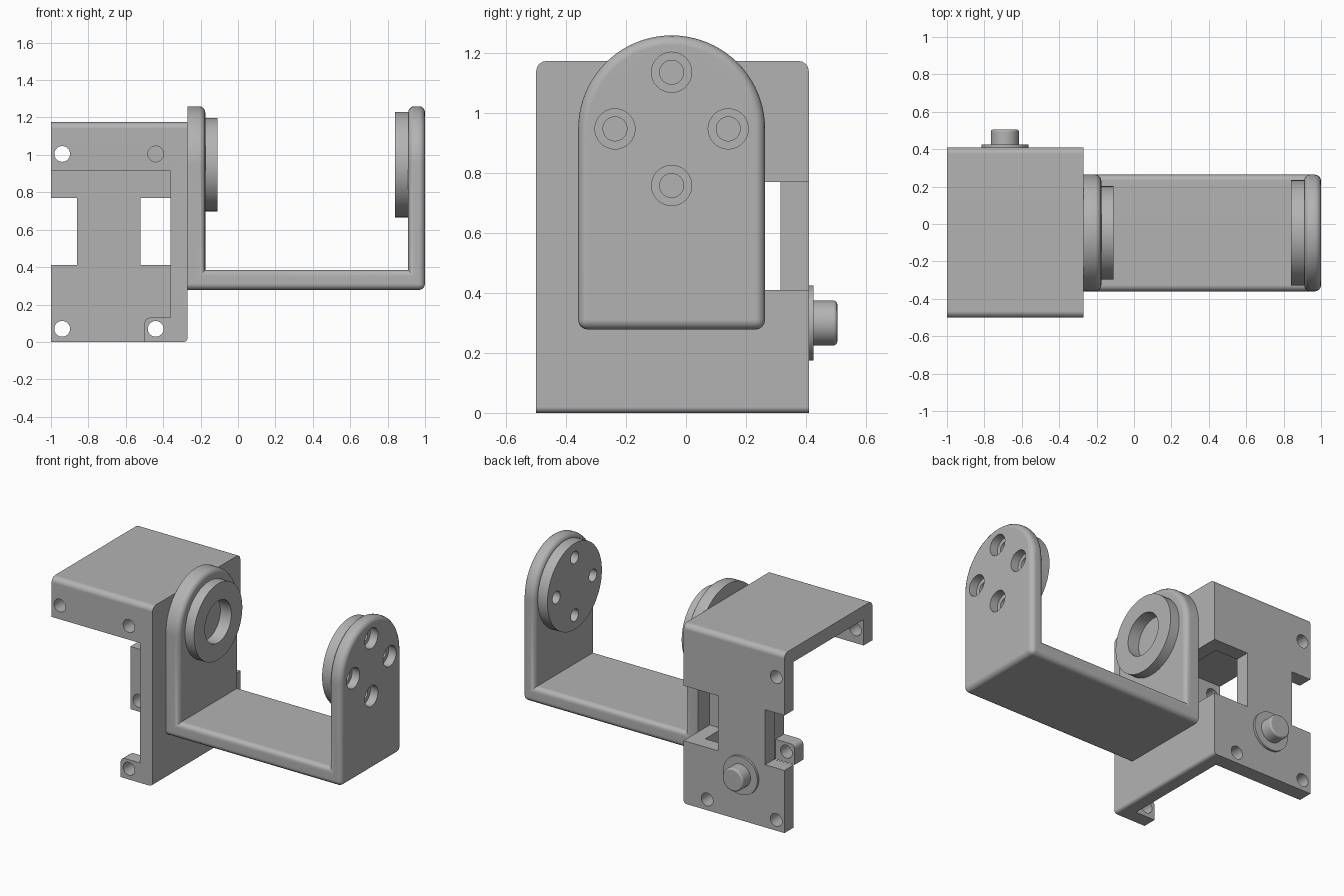
import bpy, bmesh, math
from mathutils import Matrix, Vector

if "Cube" in bpy.data.objects:
    bpy.data.objects.remove(bpy.data.objects["Cube"], do_unlink=True)

grey = bpy.data.materials.new("bracket grey")
grey.use_nodes = True
COLOUR = (0.45, 0.45, 0.45, 1)
grey.diffuse_color = COLOUR
grey.node_tree.nodes["Principled BSDF"].inputs["Base Color"].default_value = COLOUR


def to_object(name, bm):
    bmesh.ops.recalc_face_normals(bm, faces=bm.faces)
    mesh = bpy.data.meshes.new(name)
    bm.to_mesh(mesh)
    bm.free()
    ob = bpy.data.objects.new(name, mesh)
    ob.data.materials.append(grey)
    bpy.context.collection.objects.link(ob)
    return ob


def box(name, x, y, z):
    bm = bmesh.new()
    bmesh.ops.create_cube(bm, size=1)
    for v in bm.verts:
        v.co = [r[0] if c < 0 else r[1] for c, r in zip(v.co, (x, y, z))]
    return to_object(name, bm)


def cylinder(name, axis, start, end, u, v, radius):
    """Cylinder along x (u = y, v = z) or along y (u = x, v = z)."""
    bm = bmesh.new()
    bmesh.ops.create_cone(bm, cap_ends=True, segments=48, radius1=radius,
                          radius2=radius, depth=end - start)
    mid = (start + end) / 2
    if axis == "X":
        place = Matrix.Translation((mid, u, v)) @ Matrix.Rotation(math.pi / 2, 4, "Y")
    else:
        place = Matrix.Translation((u, mid, v)) @ Matrix.Rotation(math.pi / 2, 4, "X")
    bmesh.ops.transform(bm, matrix=place, verts=bm.verts)
    return to_object(name, bm)


def cut(ob, cutters):
    for cutter in cutters:
        mod = ob.modifiers.new("cut", "BOOLEAN")
        mod.operation, mod.solver, mod.object = "DIFFERENCE", "EXACT", cutter
        bpy.context.view_layer.objects.active = ob
        bpy.ops.object.modifier_apply(modifier=mod.name)
        bpy.data.objects.remove(cutter, do_unlink=True)


def round_edges(ob, rule, width, segments=4):
    """Round the convex sharp edges whose end points satisfy the rule."""
    bm = bmesh.new()
    bm.from_mesh(ob.data)
    bmesh.ops.remove_doubles(bm, verts=bm.verts, dist=0.0001)
    picked = [e for e in bm.edges if len(e.link_faces) == 2 and e.is_convex
              and e.calc_face_angle() > 0.6 and rule(e.verts[0].co, e.verts[1].co)]
    bmesh.ops.bevel(bm, geom=picked, offset=width, offset_type="OFFSET",
                    segments=segments, profile=0.5, affect="EDGES")
    bm.to_mesh(ob.data)
    bm.free()


def smooth(ob):
    bpy.ops.object.select_all(action="DESELECT")
    ob.select_set(True)
    bpy.context.view_layer.objects.active = ob
    bpy.ops.object.shade_smooth_by_angle(angle=math.radians(35))
    mod = ob.modifiers.new("even shading", "WEIGHTED_NORMAL")
    mod.keep_sharp = True


# Open motor housing: thin roof, side wall, back plate and front flange
housing = box("motor_housing", (-1, -0.27), (-0.5, 0.41), (0, 1.175))
round_edges(housing, lambda a, b: min(a.z, b.z) > 1 and abs(a.x - b.x) > 0.1, 0.035)
round_edges(housing, lambda a, b: max(a.z, b.z) < 0.01 and min(a.x, b.x) > -0.3, 0.02)
cut(housing, [
    box("cavity", (-1.1, -0.36), (-0.41, 0.315), (-0.1, 1.085)),
    box("front_opening", (-1.1, -0.36), (-0.6, -0.35), (0.13, 0.915)),
    box("front_lower_opening", (-1.1, -0.5), (-0.6, -0.35), (-0.1, 0.2)),
    box("back_notch", (-1.1, -0.86), (0.2, 0.5), (0.41, 0.77)),
    box("corner_window", (-0.52, -0.2), (0.14, 0.5), (0.41, 0.77)),
])
# Screw holes; the upper inner one is only in the front flange
for x, z, back in ((-0.94, 1.005, 0.6), (-0.44, 1.005, 0), (-0.94, 0.07, 0.6), (-0.44, 0.07, 0.6)):
    cut(housing, [cylinder("screw_hole", "Y", -0.6, back, x, z, 0.042)])
# Soften the free corner of the lower front tab
round_edges(housing, lambda a, b: abs(a.x + 0.5) + abs(b.x + 0.5) < 0.01
            and abs(a.z - 0.13) + abs(b.z - 0.13) < 0.01, 0.03)

# Pivot pin on the back plate
washer = cylinder("pivot_washer", "Y", 0.405, 0.425, -0.69, 0.3, 0.125)
pin = cylinder("pivot_pin", "Y", 0.41, 0.505, -0.69, 0.3, 0.075)
round_edges(pin, lambda a, b: min(a.y, b.y) > 0.5, 0.012, 3)

# U-shaped yoke: round-topped block hollowed between its two arms
CY, CZ, R = -0.048, 0.948, 0.312
outline = [(CY - R, 0.278), (CY + R, 0.278)]
outline += [(CY + R * math.cos(math.pi * i / 40), CZ + R * math.sin(math.pi * i / 40))
            for i in range(41)]
bm = bmesh.new()
face = bm.faces.new([bm.verts.new((-0.27, y, z)) for y, z in outline])
grown = bmesh.ops.extrude_face_region(bm, geom=[face])["geom"]
bmesh.ops.translate(bm, vec=Vector((1.27, 0, 0)),
                    verts=[g for g in grown if isinstance(g, bmesh.types.BMVert)])
yoke = to_object("yoke", bm)
cut(yoke, [box("yoke_gap", (-0.175, 0.91), (-1, 1), (0.385, 2))])
round_edges(yoke, lambda a, b: max(a.x, b.x) > -0.26, 0.033)

# Round pads on the inner faces of the arms
bearing = cylinder("bearing_pad", "X", -0.18, -0.11, CY, CZ, 0.25)
horn = cylinder("horn_pad", "X", 0.84, 0.915, CY, CZ, 0.282)
for part in (bearing, yoke):
    cut(part, [cylinder("bearing_hole", "X", -0.19, 0, CY, CZ, 0.137)])

# Four counterbored screw holes around the horn pad
for i in range(4):
    y = CY + 0.189 * math.cos(i * math.pi / 2)
    z = CZ + 0.189 * math.sin(i * math.pi / 2)
    for part in (horn, yoke):
        cut(part, [cylinder("horn_hole", "X", 0.7, 1.1, y, z, 0.04)])
    cut(yoke, [cylinder("counterbore", "X", 0.945, 1.1, y, z, 0.067)])

for ob in (housing, washer, pin, yoke, bearing, horn):
    smooth(ob)
